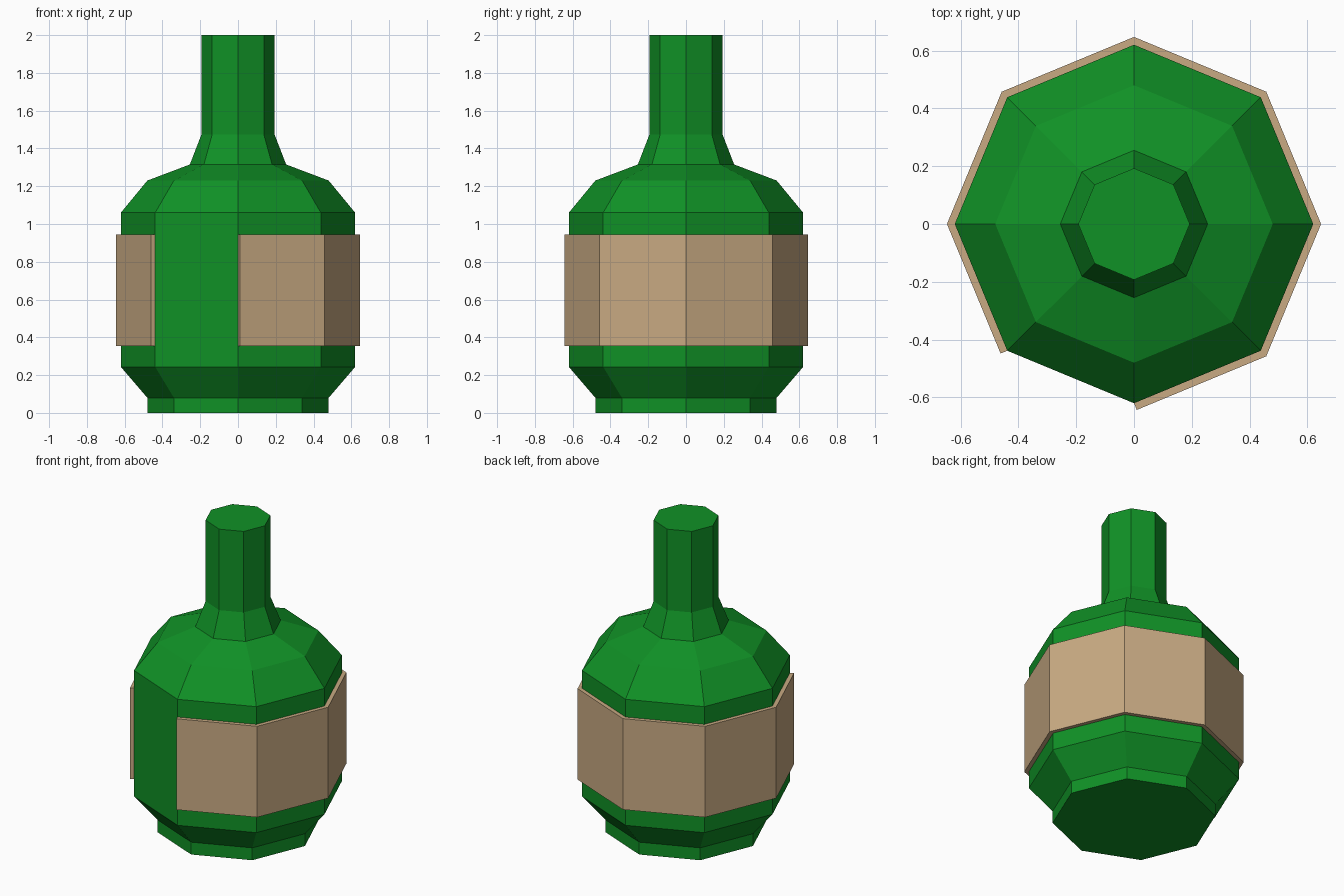
import bpy, bmesh, math

if "Cube" in bpy.data.objects:
    bpy.data.objects.remove(bpy.data.objects["Cube"])

SIDES = 8


def material(name, rgb):
    m = bpy.data.materials.new(name)
    m.diffuse_color = (*rgb, 1.0)
    m.use_nodes = True
    m.node_tree.nodes["Principled BSDF"].inputs["Base Color"].default_value = m.diffuse_color
    return m


def ring(bm, r, z):
    return [bm.verts.new((r * math.cos(2 * math.pi * i / SIDES),
                          r * math.sin(2 * math.pi * i / SIDES), z))
            for i in range(SIDES)]


def finish(bm, name, mat):
    bmesh.ops.recalc_face_normals(bm, faces=bm.faces)
    mesh = bpy.data.meshes.new(name)
    bm.to_mesh(mesh)
    bm.free()
    mesh.materials.append(mat)
    obj = bpy.data.objects.new(name, mesh)
    bpy.context.collection.objects.link(obj)
    return obj


green = material("green_glass", (0.0052, 0.285, 0.0194))
tan = material("tan_paper", (0.578, 0.402, 0.225))

# Bottle: eight-sided lathe with closed ends
profile = [(0.48, 0.0), (0.48, 0.08), (0.62, 0.243), (0.62, 1.06),
           (0.48, 1.23), (0.255, 1.315), (0.193, 1.475), (0.193, 2.0)]
bm = bmesh.new()
rings = [ring(bm, r, z) for r, z in profile]
for a, b in zip(rings, rings[1:]):
    for i in range(SIDES):
        j = (i + 1) % SIDES
        bm.faces.new((a[i], a[j], b[j], b[i]))
bm.faces.new(rings[0][::-1])
bm.faces.new(rings[-1])
finish(bm, "bottle", green)

# Label: thick wrap on seven sides, open on the front left side.
# Its ends are cut square to the sides they finish.
R, T = 0.62, 0.025
half = math.pi / SIDES
inner, outer = [], []
for k in range(SIDES):
    ang = -math.pi / 2 + k * 2 * half
    x, y = R * math.cos(ang), R * math.sin(ang)
    inner.append((x, y))
    if k in (0, SIDES - 1):
        n = ang + half if k == 0 else ang - half
        outer.append((x + T * math.cos(n), y + T * math.sin(n)))
    else:
        s = 1 + T / math.cos(half) / R
        outer.append((x * s, y * s))

bm = bmesh.new()
z0, z1 = 0.355, 0.945
sections = [[bm.verts.new((*p, z)) for p, z in
             ((i, z0), (o, z0), (o, z1), (i, z1))]
            for i, o in zip(inner, outer)]
for a, b in zip(sections, sections[1:]):
    for i in range(4):
        j = (i + 1) % 4
        bm.faces.new((a[i], a[j], b[j], b[i]))
bm.faces.new(sections[0])
bm.faces.new(sections[-1][::-1])
finish(bm, "label", tan)
